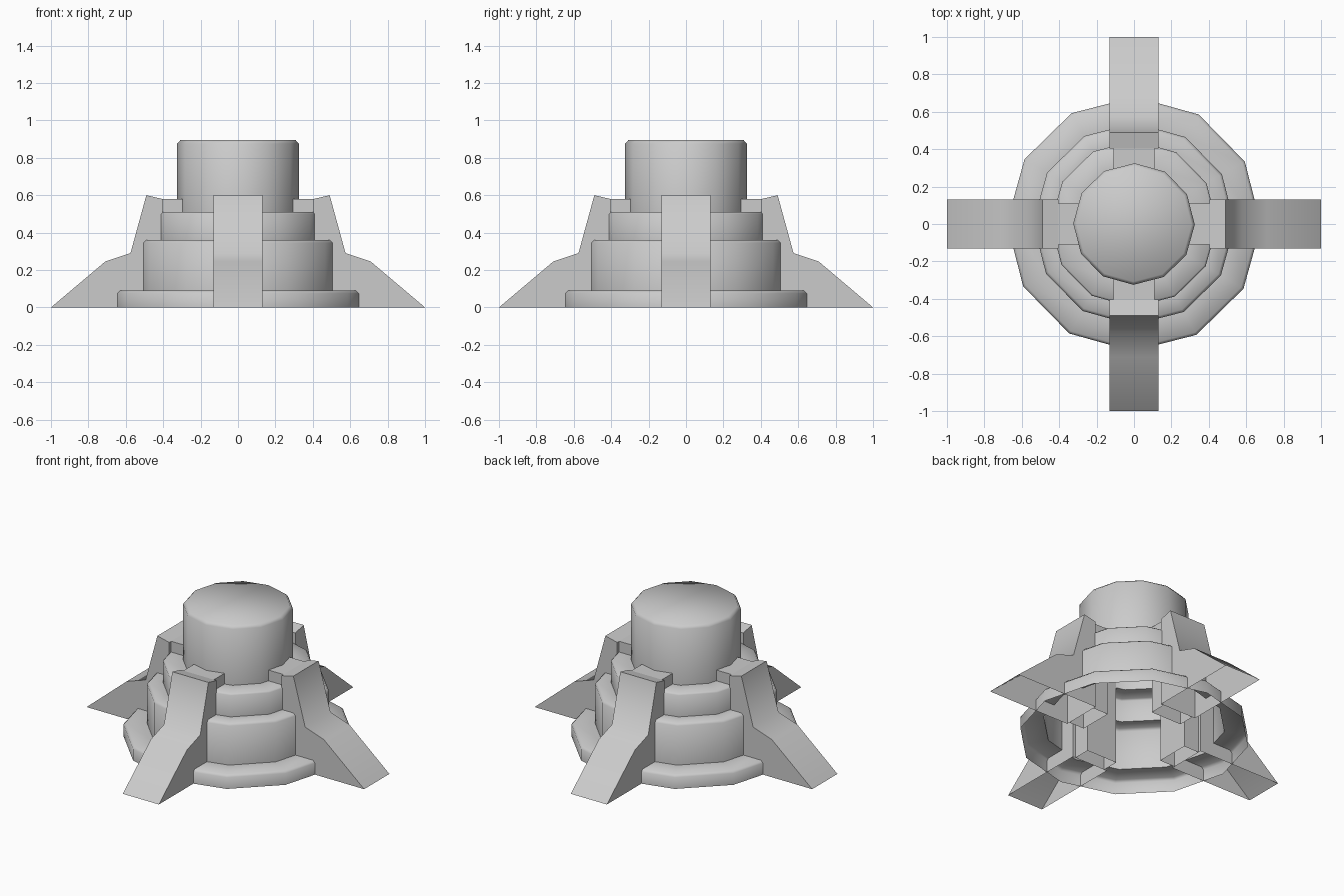
import bpy, bmesh, math
from mathutils import Matrix

if "Cube" in bpy.data.objects:
    bpy.data.objects.remove(bpy.data.objects["Cube"])

SIDES = 12


def finish(bm, name, angle=60):
    bmesh.ops.recalc_face_normals(bm, faces=bm.faces)
    mesh = bpy.data.meshes.new(name)
    bm.to_mesh(mesh)
    bm.free()
    obj = bpy.data.objects.new(name, mesh)
    bpy.context.collection.objects.link(obj)
    bpy.ops.object.select_all(action='DESELECT')
    bpy.context.view_layer.objects.active = obj
    obj.select_set(True)
    bpy.ops.object.shade_smooth_by_angle(angle=math.radians(angle))
    return obj


def lathe(name, profile, turn):
    """Revolve (radius, z) points, closing the top and leaving the base open."""
    bm = bmesh.new()
    rings = []
    for r, z in profile:
        ring = []
        for i in range(SIDES):
            a = 2 * math.pi * i / SIDES + turn
            ring.append(bm.verts.new((r * math.cos(a), r * math.sin(a), z)))
        rings.append(ring)
    for lo, hi in zip(rings, rings[1:]):
        for i in range(SIDES):
            j = (i + 1) % SIDES
            bm.faces.new((lo[i], lo[j], hi[j], hi[i]))
    bm.faces.new(rings[-1])
    return finish(bm, name)


def strut(bm, profile, half_width, turn, skip_last=False):
    """Open-bottomed shell: a side outline in x-z given thickness across y."""
    left = [bm.verts.new((x, -half_width, z)) for x, z in profile]
    right = [bm.verts.new((x, half_width, z)) for x, z in profile]
    bm.faces.new(left)
    bm.faces.new(right[::-1])
    start = 1 if skip_last else 0
    for i in range(start, len(profile) - 1):
        bm.faces.new((left[i], right[i], right[i + 1], left[i + 1]))
    bmesh.ops.rotate(bm, verts=left + right, cent=(0, 0, 0),
                     matrix=Matrix.Rotation(turn, 3, 'Z'))


# Stepped round body with softened rims, hollow underneath
lathe("stepped_body", [
    (0.68, 0), (0.68, 0.075), (0.665, 0.09),
    (0.54, 0.09), (0.54, 0.345), (0.525, 0.36),
    (0.445, 0.36), (0.445, 0.50), (0.435, 0.51),
    (0.325, 0.51), (0.325, 0.875), (0.308, 0.895)], math.radians(-0.6))

# Four sloping buttress legs, each with a narrower block tying it to the tower
leg = [(1.0, 0), (0.71, 0.245), (0.575, 0.29), (0.49, 0.60), (0.405, 0.58), (0.405, 0)]
block = [(0.405, 0), (0.405, 0.58), (0.295, 0.58), (0.295, 0)]
for k, side in enumerate(("right", "back", "left", "front")):
    turn = k * math.pi / 2
    bm = bmesh.new()
    strut(bm, leg, 0.13, turn)
    finish(bm, side + "_leg")
    bm = bmesh.new()
    strut(bm, block, 0.11, turn, skip_last=True)
    finish(bm, side + "_tie_block", 30)
